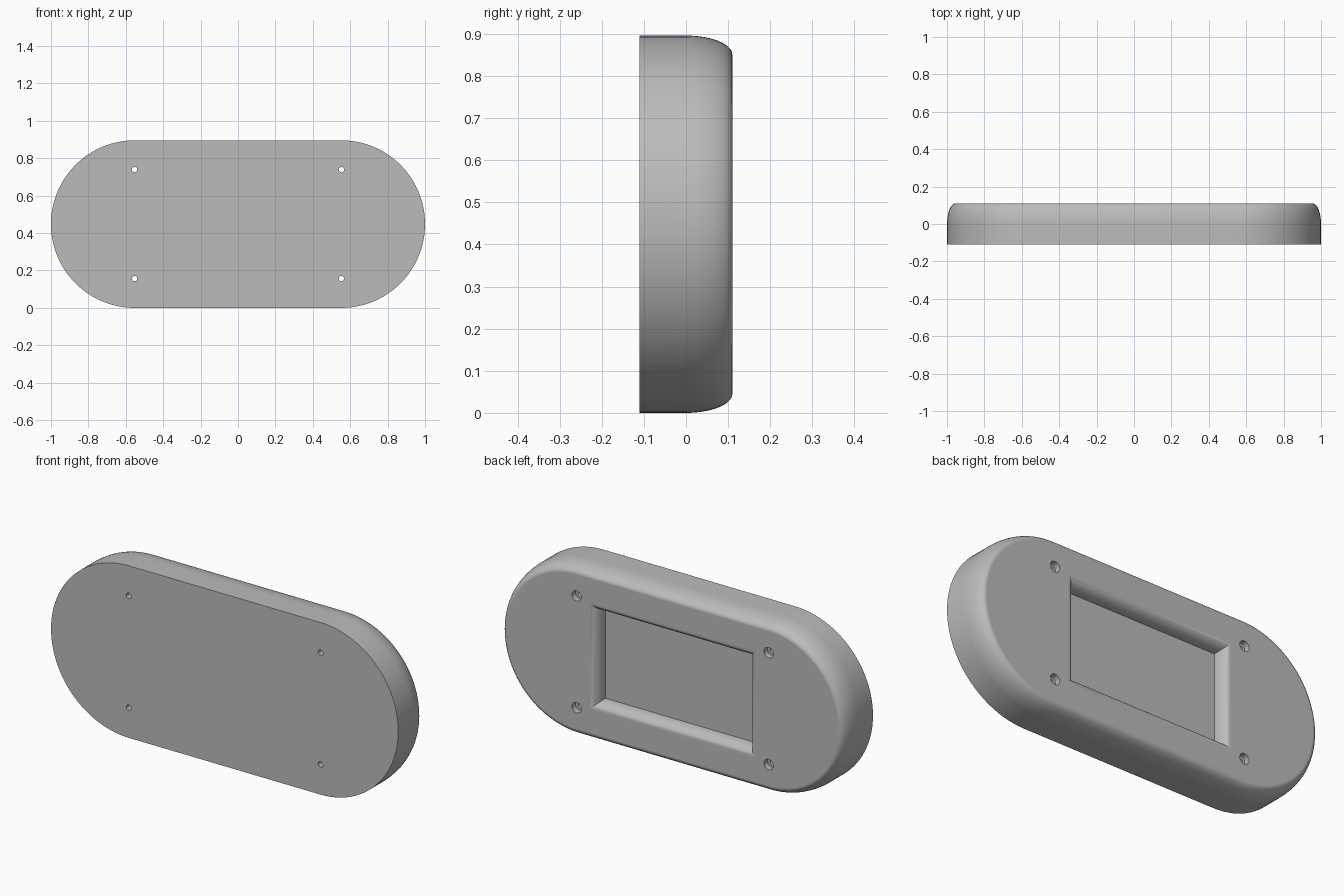
import bpy, bmesh
from math import sin, cos, pi, radians

if "Cube" in bpy.data.objects:
    bpy.data.objects.remove(bpy.data.objects["Cube"], do_unlink=True)

RADIUS = 0.448            # end radius, also half the height
STRAIGHT = 1 - RADIUS     # half length of the straight run
HALF = 0.11               # half thickness
MID = RADIUS              # height of the centre line


def loft(name, rings):
    """Closed solid through rings given as (y, [(x, z), ...])."""
    bm = bmesh.new()
    loops = [[bm.verts.new((x, y, z)) for x, z in pts] for y, pts in rings]
    n = len(loops[0])
    for a, b in zip(loops, loops[1:]):
        for i in range(n):
            j = (i + 1) % n
            bm.faces.new((a[i], a[j], b[j], b[i]))
    bm.faces.new(loops[0])
    bm.faces.new(loops[-1])
    bmesh.ops.recalc_face_normals(bm, faces=bm.faces)
    mesh = bpy.data.meshes.new(name)
    bm.to_mesh(mesh)
    bm.free()
    ob = bpy.data.objects.new(name, mesh)
    bpy.context.collection.objects.link(ob)
    return ob


def stadium(r, steps=48):
    pts = []
    for side, start in ((1, -pi / 2), (-1, pi / 2)):
        for i in range(steps + 1):
            t = start + pi * i / steps
            pts.append((side * STRAIGHT + r * cos(t), MID + r * sin(t)))
    return pts


def rectangle(w, h):
    return [(-w, MID - h), (w, MID - h), (w, MID + h), (-w, MID + h)]


def circle(x, z, r, steps=32):
    return [(x + r * cos(2 * pi * i / steps), z + r * sin(2 * pi * i / steps))
            for i in range(steps)]


def cut(target, cutter):
    cutter.hide_render = True
    mod = target.modifiers.new("cut", "BOOLEAN")
    mod.operation = "DIFFERENCE"
    mod.solver = "EXACT"
    mod.object = cutter
    bpy.context.view_layer.objects.active = target
    bpy.ops.object.modifier_apply(modifier=mod.name)
    bpy.data.objects.remove(cutter, do_unlink=True)


# Rounded plate with an elliptical edge towards the back
EDGE = 0.045
STEPS = 14
quarter = [pi / 2 * i / STEPS for i in range(STEPS + 1)]
rings = [(-HALF, stadium(RADIUS))]
rings += [(HALF * sin(t), stadium(RADIUS - EDGE * (1 - cos(t)))) for t in quarter]
plate = loft("rounded_plate", rings)

# Rectangular recess with a rolled lip
LIP, DEPTH, WIDE, TALL = 0.042, 0.066, 0.475, 0.277
rings = [(HALF + 0.05, rectangle(WIDE, TALL))]
rings += [(HALF - DEPTH * (1 - cos(t)),
           rectangle(WIDE - LIP * sin(t), TALL - LIP * sin(t))) for t in quarter]
cut(plate, loft("recess_cutter", rings))

# Four stepped screw holes
for x in (-0.553, 0.553):
    for z in (MID - 0.291, MID + 0.291):
        profile = ((-0.2, 0.014), (HALF - 0.03, 0.014),
                   (HALF - 0.03, 0.027), (0.2, 0.027))
        cut(plate, loft("hole_cutter", [(y, circle(x, z, r)) for y, r in profile]))

# Single grey finish
grey = bpy.data.materials.new("grey")
grey.use_nodes = True
colour = (0.5, 0.5, 0.5, 1)
grey.diffuse_color = colour
grey.node_tree.nodes["Principled BSDF"].inputs["Base Color"].default_value = colour
plate.data.materials.clear()
plate.data.materials.append(grey)

# Smooth curves, flat front, back and floor
bpy.ops.object.select_all(action="DESELECT")
plate.select_set(True)
bpy.context.view_layer.objects.active = plate
bpy.ops.object.shade_smooth_by_angle(angle=radians(30))
for face in plate.data.polygons:
    face.material_index = 0
    if abs(face.normal.y) > 0.9999:
        face.use_smooth = False
